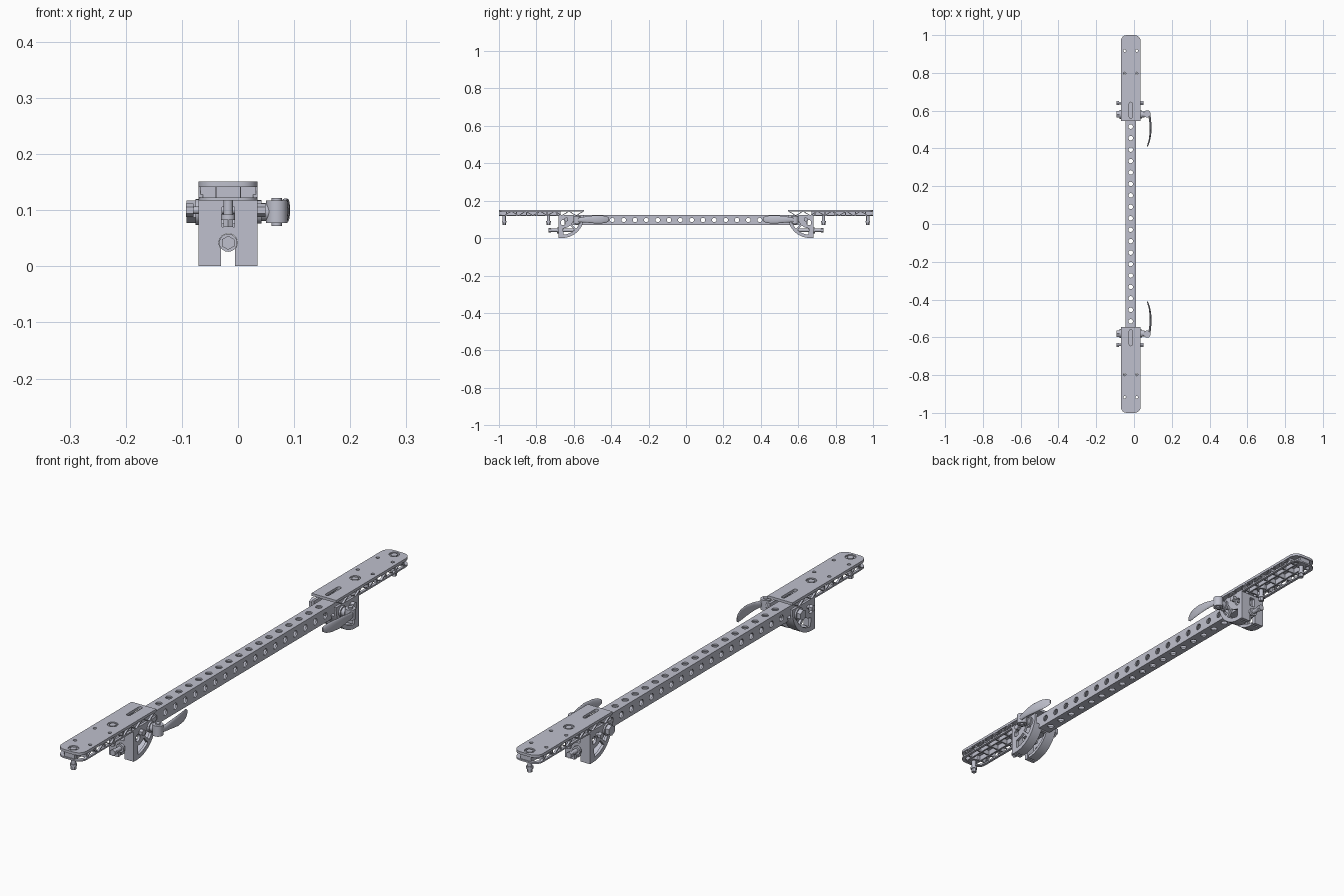
import bpy, bmesh
from math import sin, cos, pi, radians
from mathutils import Vector, Matrix

if "Cube" in bpy.data.objects:
    bpy.data.objects.remove(bpy.data.objects["Cube"])

grey = bpy.data.materials.new("light grey")
grey.use_nodes = True
COLOUR = (0.52, 0.53, 0.61, 1)
grey.diffuse_color = COLOUR
grey.node_tree.nodes["Principled BSDF"].inputs["Base Color"].default_value = COLOUR

CX = -0.0175            # body centre line
HALF = 0.0525           # half width of the arms
parts, cutters = [], []


class Part:
    """Collects solids in one mesh."""
    def __init__(self):
        self.bm = bmesh.new()

    def box(self, x0, x1, y0, y1, z0, z1):
        m = Matrix.Translation(((x0 + x1) / 2, (y0 + y1) / 2, (z0 + z1) / 2))
        m = m @ Matrix.Diagonal((x1 - x0, y1 - y0, z1 - z0, 1))
        bmesh.ops.create_cube(self.bm, size=1, matrix=m)
        return self

    def rod(self, a, b, r, sides=20, r2=None):
        a, b = Vector(a), Vector(b)
        m = Matrix.Translation((a + b) / 2) @ (b - a).to_track_quat('Z', 'Y').to_matrix().to_4x4()
        bmesh.ops.create_cone(self.bm, cap_ends=True, segments=sides, radius1=r,
                              radius2=r if r2 is None else r2, depth=(b - a).length, matrix=m)
        return self

    def prism(self, pts, axis, lo, hi):
        place = (lambda p, h: (h, *p)) if axis == 'x' else (lambda p, h: (*p, h))
        self.loft([[place(p, h) for p in pts] for h in (lo, hi)])
        return self

    def loft(self, rings):
        rows = [[self.bm.verts.new(p) for p in ring] for ring in rings]
        n = len(rows[0])
        for a, b in zip(rows, rows[1:]):
            for i in range(n):
                self.bm.faces.new((a[i], a[(i + 1) % n], b[(i + 1) % n], b[i]))
        self.bm.faces.new(rows[0])
        self.bm.faces.new(rows[-1])
        return self

    def finish(self, name, cuts=(), mirror=True, cutter=False):
        bmesh.ops.recalc_face_normals(self.bm, faces=self.bm.faces)
        mesh = bpy.data.meshes.new(name)
        self.bm.to_mesh(mesh)
        self.bm.free()
        mesh.materials.append(grey)
        ob = bpy.data.objects.new(name, mesh)
        bpy.context.collection.objects.link(ob)
        for c in cuts:
            mod = ob.modifiers.new("cut", 'BOOLEAN')
            mod.operation, mod.solver = 'DIFFERENCE', 'EXACT'
            mod.object = c.finish(name + "_cutter", cutter=True)
        if cutter:
            ob.hide_render = True
            cutters.append(ob)
        else:
            if mirror:
                mod = ob.modifiers.new("mirror", 'MIRROR')
                mod.use_axis = (False, True, False)
                mod.use_mirror_merge = False
            parts.append(ob)
        return ob


def arc(cy, cz, r, a0, a1, n=16):
    return [(cy + r * cos(radians(a0 + (a1 - a0) * i / n)),
             cz + r * sin(radians(a0 + (a1 - a0) * i / n))) for i in range(n + 1)]


def outline(inset, start):
    """Arm plan: square inner end, rounded outer end."""
    w, end, r = HALF - inset, 1 - inset, 0.032
    return ([(CX - w, start), (CX + w, start)] + arc(CX + w - r, end - r, r, 0, 90, 6)
            + arc(CX - w + r, end - r, r, 90, 180, 6))


# Perforated square tube
holes_v, holes_h = Part(), Part()
for i in range(18):
    y = (i - 8.5) * 0.0606
    holes_v.rod((CX, y, 0), (CX, y, 0.2), 0.012, 16)
    holes_h.rod((-0.1, y, 0.097), (0.1, y, 0.097), 0.012, 16)
T = 0.027
Part().box(CX - T, CX + T, -0.65, 0.65, 0.097 - T, 0.097 + T).finish(
    "perforated_tube",
    [Part().box(CX - 0.021, CX + 0.021, -0.7, 0.7, 0.076, 0.118), holes_v, holes_h], mirror=False)

# Arm top plate with slot, bolt recesses and small holes
BOLTS = (0.735, 0.972)
holes = Part()
for y in (0.797, 0.917):
    for s in (-1, 1):
        holes.rod((CX + s * 0.032, y, 0.1), (CX + s * 0.032, y, 0.2), 0.0065, 16)
for y in BOLTS:
    holes.rod((CX, y, 0.146), (CX, y, 0.2), 0.019, 24)
slot = arc(CX, 0.637, 0.008, 0, 180, 8) + arc(CX, 0.568, 0.008, 180, 360, 8)
holes.prism(slot, 'z', 0.13, 0.2)
Part().prism(outline(0, 0.545), 'z', 0.141, 0.151).finish("arm_top_plate", [holes])

# Arm lower rim
Part().prism(outline(0, 0.545), 'z', 0.117, 0.123).finish(
    "arm_lower_rim", [Part().prism(outline(0.01, 0.5), 'z', 0.1, 0.13)])

# Truss webs on both sides, ribs underneath
web = Part()
step, w = 0.0385, 0.0035
for s in (-1, 1):
    x = CX + s * (HALF - 0.004)
    for i in range(11):
        y0, y1 = 0.549 + i * step, 0.549 + (i + 1) * step
        z0, z1 = (0.12, 0.144) if i % 2 else (0.144, 0.12)
        web.prism([(y0 - w, z0), (y0 + w, z0), (y1 + w, z1), (y1 - w, z1)], 'x', x - 0.004, x + 0.004)
    web.box(CX + s * 0.02 - 0.003, CX + s * 0.02 + 0.003, 0.67, 0.985, 0.12, 0.143)
for i in range(6):
    y = 0.69 + i * 0.054
    web.box(CX - HALF + 0.003, CX + HALF - 0.003, y - 0.003, y + 0.003, 0.122, 0.143)
web.box(CX - 0.022, CX + 0.022, 0.985, 0.996, 0.118, 0.143)
web.finish("arm_truss_ribs")

# Hanging bolts with hex heads in the recesses
for name, y in zip(("inner", "outer"), BOLTS):
    p = Part()
    p.rod((CX, y, 0.08), (CX, y, 0.145), 0.0085)
    p.rod((CX, y, 0.118), (CX, y, 0.143), 0.017)
    p.rod((CX, y, 0.143), (CX, y, 0.15), 0.013, 6)
    p.rod((CX, y, 0.083), (CX, y, 0.092), 0.0125)
    p.rod((CX, y, 0.07), (CX, y, 0.083), 0.010, 6)
    p.finish(name + "_hanging_bolt")

# Quarter-round bracket cheeks with curved windows
CY, CZ, R = 0.662, 0.118, 0.117
window = Part()
for a0, a1 in ((192, 222), (229, 266)):
    window.prism(arc(CY, CZ, 0.1, a0, a1) + arc(CY, CZ, 0.066, a1, a0), 'x', -0.2, 0.2)
window.prism(arc(CY - 0.005, CZ - 0.035, 0.014, 0, 348, 16), 'x', -0.2, 0.2)
cheeks = Part()
for s in (-1, 1):
    x = CX + s * (HALF - 0.005)
    cheeks.prism(arc(CY, CZ, R, 180, 270) + [(0.682, CZ - R), (0.682, 0.12)], 'x', x - 0.005, x + 0.005)
cheeks.finish("bracket_cheeks", [window])

# Curved bracket rim, split down the middle
Part().prism(arc(CY, CZ, R, 196, 270) + arc(CY, CZ, R - 0.012, 270, 196), 'x',
             CX - HALF, CX + HALF).finish(
    "bracket_curved_rim", [Part().box(CX - 0.0125, CX + 0.0125, 0.5, 0.7, -0.05, 0.066)])

# Flat bracket face with keyhole and upper slot
keyhole = Part().box(CX - 0.0125, CX + 0.0125, 0.6, 0.75, -0.05, 0.042)
keyring = Part().rod((CX, 0.6, 0.042), (CX, 0.75, 0.042), 0.0165, 24)
upper = Part().box(CX - 0.011, CX + 0.011, 0.6, 0.75, 0.07, 0.106)
Part().box(CX - HALF, CX + HALF, 0.668, 0.682, 0.001, 0.118).finish(
    "bracket_face", [keyhole, keyring, upper])

# Clamping screw through the keyhole
p = Part()
p.rod((CX, 0.6, 0.042), (CX, 0.735, 0.042), 0.0085)
p.rod((CX, 0.682, 0.042), (CX, 0.691, 0.042), 0.016)
p.rod((CX, 0.722, 0.042), (CX, 0.736, 0.042), 0.0125, 6)
p.rod((CX, 0.655, 0.042), (CX, 0.664, 0.042), 0.016, 6)
p.finish("clamp_screw")

# Pivot bolt, nut and washers
PY, PZ = 0.58, 0.097
p = Part()
p.rod((-0.088, PY, PZ), (0.07, PY, PZ), 0.009)
p.rod((-0.076, PY, PZ), (-0.068, PY, PZ), 0.023)
p.rod((-0.092, PY, PZ), (-0.076, PY, PZ), 0.02, 6)
p.rod((0.033, PY, PZ), (0.042, PY, PZ), 0.021)
p.rod((0.042, PY, PZ), (0.056, PY, PZ), 0.016)
p.finish("pivot_bolt")

# Second cross bolt
p = Part()
p.rod((-0.085, 0.64, 0.1), (0.045, 0.64, 0.1), 0.0065)
p.rod((-0.093, 0.64, 0.1), (-0.079, 0.64, 0.1), 0.012, 6)
p.rod((0.035, 0.64, 0.1), (0.049, 0.64, 0.1), 0.012, 6)
p.finish("cross_bolt")

# Cam hub of the quick-release lever
p = Part()
p.rod((0.069, PY + 0.003, 0.077), (0.069, PY + 0.003, 0.117), 0.019, 28)
p.rod((0.069, PY + 0.003, 0.072), (0.069, PY + 0.003, 0.122), 0.009)
p.finish("lever_cam_hub")

# Curved lever paddle: (x, y, half thickness, half height, z)
stations = [(0.076, 0.585, 0.008, 0.013, 0.097), (0.084, 0.56, 0.006, 0.013, 0.098),
            (0.087, 0.53, 0.005, 0.017, 0.1), (0.088, 0.49, 0.005, 0.021, 0.1),
            (0.083, 0.45, 0.004, 0.021, 0.1), (0.076, 0.425, 0.004, 0.017, 0.1),
            (0.071, 0.411, 0.003, 0.008, 0.1)]
Part().loft([[(x + t * cos(k * pi / 8), y, z + h * sin(k * pi / 8)) for k in range(16)]
             for x, y, t, h, z in stations]).finish("lever_paddle")

# Bake modifiers, remove cutters, smooth the round faces
deps = bpy.context.evaluated_depsgraph_get()
baked = [bpy.data.meshes.new_from_object(ob.evaluated_get(deps)) for ob in parts]
for ob, mesh in zip(parts, baked):
    ob.modifiers.clear()
    ob.data = mesh
    mesh.shade_smooth()
    mesh.set_sharp_from_angle(angle=radians(32))
for c in cutters:
    bpy.data.objects.remove(c)
